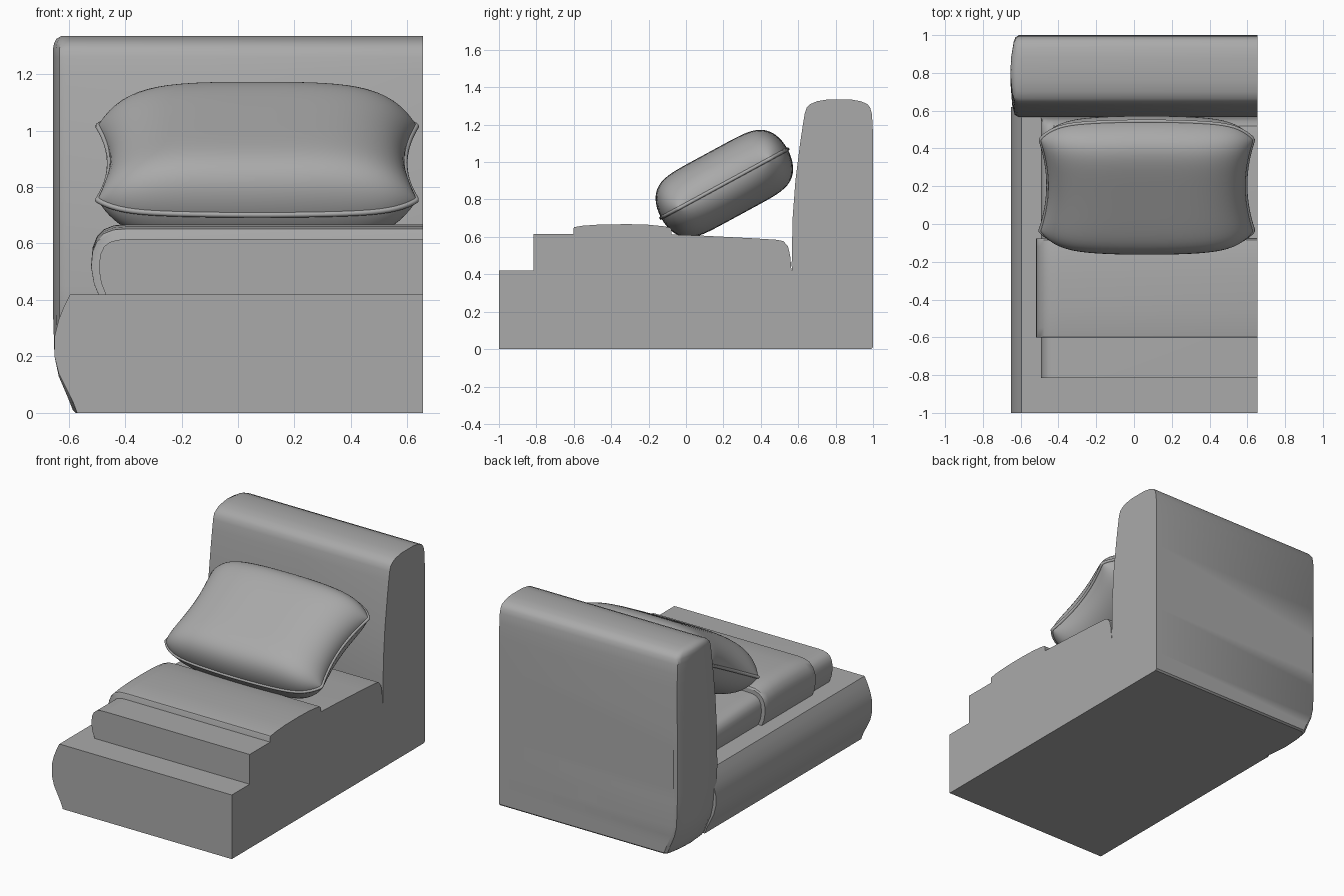
import bpy, bmesh, math
from mathutils import Vector, Matrix

cube = bpy.data.objects.get("Cube")
if cube:
    bpy.data.objects.remove(cube)

fabric = bpy.data.materials.new("grey fabric")
fabric.use_nodes = True
GREY = (0.4, 0.4, 0.4, 1)
fabric.diffuse_color = GREY
fabric.node_tree.nodes["Principled BSDF"].inputs["Base Color"].default_value = GREY
RIGHT = 0.655  # flat side where the module joins its neighbour


def finish(name, bm, angle=35):
    bmesh.ops.recalc_face_normals(bm, faces=bm.faces)
    mesh = bpy.data.meshes.new(name)
    bm.to_mesh(mesh)
    bm.free()
    mesh.materials.append(fabric)
    obj = bpy.data.objects.new(name, mesh)
    bpy.context.collection.objects.link(obj)
    bpy.ops.object.select_all(action="DESELECT")
    bpy.context.view_layer.objects.active = obj
    obj.select_set(True)
    bpy.ops.object.shade_smooth_by_angle(angle=math.radians(angle))
    return obj


def loft(name, rings):
    """Skin a row of equal-length rings and cap both ends."""
    bm = bmesh.new()
    loops = [[bm.verts.new(p) for p in ring] for ring in rings]
    for a, b in zip(loops, loops[1:]):
        for i in range(len(a)):
            j = (i + 1) % len(a)
            bm.faces.new((a[i], a[j], b[j], b[i]))
    bm.faces.new(loops[0])
    bm.faces.new(loops[-1])
    return finish(name, bm)


# Base with a bulging outer side
base_side = [(-0.57, 0), (-0.585, 0.04), (-0.61, 0.09), (-0.635, 0.14), (-0.65, 0.2),
             (-0.65, 0.27), (-0.635, 0.33), (-0.615, 0.38), (-0.595, 0.42)]
base_profile = [(RIGHT, 0)] + base_side + [(RIGHT, 0.42)]
loft("base", [[(x, y, z) for x, z in base_profile] for y in (-1, 0.62)])

# Backrest: level z, front y, back y, inset of the outer side
levels = [(0, 0.6, 0.99, 0.08), (0.01, 0.6, 1, 0.07), (0.06, 0.6, 1, 0.05), (0.13, 0.6, 1, 0.02),
          (0.2, 0.6, 1, 0.005), (0.35, 0.57, 1, 0), (0.45, 0.565, 1, 0), (0.7, 0.57, 1, 0),
          (0.9, 0.585, 1, 0), (1.1, 0.61, 1, 0), (1.2, 0.625, 0.998, 0), (1.26, 0.635, 0.993, 0),
          (1.29, 0.645, 0.985, 0), (1.31, 0.665, 0.97, 0.004), (1.325, 0.7, 0.935, 0.012),
          (1.335, 0.76, 0.88, 0.03)]
rings = []
for z, front, back, inset in levels:
    depth = back - front
    side = [(-0.61, 0), (-0.632, 0.03), (-0.645, 0.15), (-0.655, 0.45), (-0.65, 0.7),
            (-0.637, 0.91), (-0.628, 0.97), (-0.61, 1)]
    plan = [(RIGHT, 0)] + [(x + inset, t) for x, t in side] + [(RIGHT, 1)]
    rings.append([(x, front + t * depth, z) for x, t in plan])
loft("backrest", rings)


def cushion(name, stations, side):
    """Cushion with a rounded outer shoulder; stations give y and top height."""
    rings = []
    for y, top in stations:
        ring = [(RIGHT, y, 0.41)]
        ring += [(x, y, 0.41 + t * (top - 0.41)) for x, t in side]
        ring.append((RIGHT, y, top))
        rings.append(ring)
    return loft(name, rings)


# Seat cushion and the folded throw across it
cushion("seat_cushion",
        [(-0.815, 0.615), (-0.08, 0.613), (0.1, 0.606), (0.35, 0.593), (0.48, 0.585),
         (0.52, 0.578), (0.545, 0.55), (0.557, 0.5), (0.564, 0.42)],
        [(-0.465, 0), (-0.485, 0.25), (-0.493, 0.5), (-0.488, 0.73), (-0.475, 0.87),
         (-0.455, 0.95), (-0.425, 0.99), (-0.39, 1)])
cushion("folded_throw",
        [(-0.602, 0.645), (-0.598, 0.652), (-0.55, 0.66), (-0.45, 0.667), (-0.3, 0.668),
         (-0.2, 0.665), (-0.12, 0.657), (-0.085, 0.65), (-0.078, 0.64)],
        [(-0.49, 0), (-0.51, 0.2), (-0.52, 0.45), (-0.515, 0.68), (-0.5, 0.83),
         (-0.475, 0.93), (-0.44, 0.985), (-0.39, 1)])

# Pillow: a puffed grid with pinched sides and bowed long edges, leaning back
place = Matrix.Translation((0.068, 0.205, 0.885)) @ Matrix.Rotation(math.radians(28.5), 4, "X")
N = 36


def pillow_point(a, b, sign):
    x = 0.565 * a * (1 - 0.075 * (1 - b * b))
    u = b * (0.385 - 0.03 * a ** 2 - 0.08 * a ** 8)
    puff = max(0, (1 - a ** 4) * (1 - b ** 6)) ** 0.5
    return place @ Vector((x, u, sign * 0.187 * puff))


steps = [math.sin((i / N - 0.5) * math.pi) for i in range(N + 1)]
bm = bmesh.new()
for sign in (1, -1):
    grid = [[bm.verts.new(pillow_point(a, b, sign)) for b in steps] for a in steps]
    for i in range(N):
        for j in range(N):
            bm.faces.new((grid[i][j], grid[i + 1][j], grid[i + 1][j + 1], grid[i][j + 1]))
bmesh.ops.remove_doubles(bm, verts=bm.verts, dist=0.0001)
finish("pillow", bm, 60)

# Piping around the pillow seam
edge = [(a, -1) for a in steps[:-1]] + [(1, b) for b in steps[:-1]]
edge += [(-a, -b) for a, b in edge]
curve = bpy.data.curves.new("pillow_piping", "CURVE")
curve.dimensions = "3D"
curve.bevel_depth = 0.01
curve.bevel_resolution = 2
spline = curve.splines.new("POLY")
kept = []
for a, b in edge:
    p = pillow_point(a, b, 1)
    if not kept or (p - kept[-1]).length > 0.008:
        kept.append(p)
spline.points.add(len(kept) - 1)
for point, p in zip(spline.points, kept):
    point.co = (*p, 1)
spline.use_cyclic_u = True
curve.materials.append(fabric)
piping = bpy.data.objects.new("pillow_piping", curve)
bpy.context.collection.objects.link(piping)
